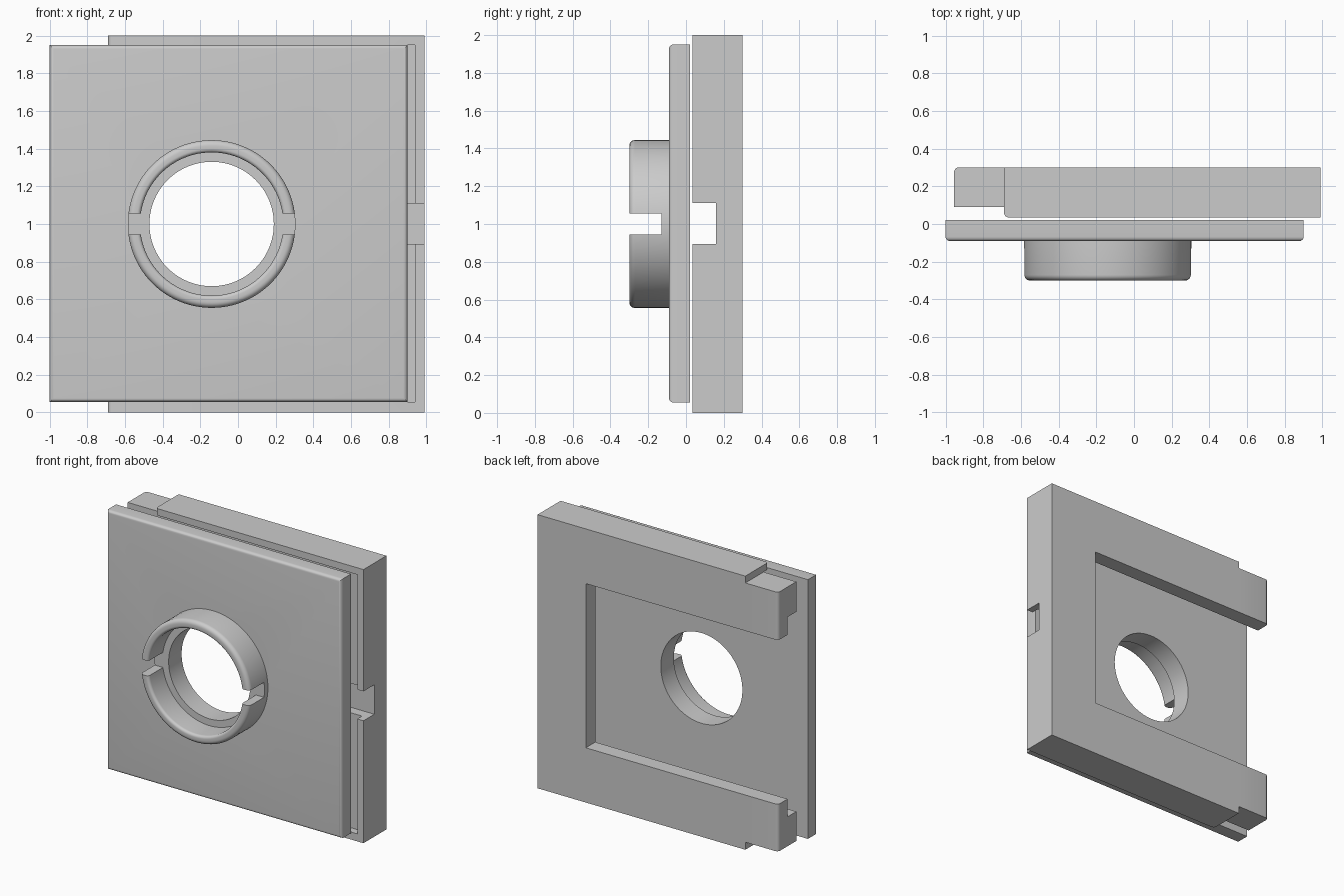
import bpy, bmesh, math

default = bpy.data.objects.get("Cube")
if default:
    bpy.data.objects.remove(default, do_unlink=True)

grey = bpy.data.materials.new("plain_grey")
grey.use_nodes = True
COLOUR = (0.6, 0.6, 0.6, 1)
grey.diffuse_color = COLOUR
grey.node_tree.nodes["Principled BSDF"].inputs["Base Color"].default_value = COLOUR

CX, CZ, SEG = -0.14, 1.0, 96      # collar axis and roundness


def finish(name, bm):
    bmesh.ops.recalc_face_normals(bm, faces=bm.faces)
    mesh = bpy.data.meshes.new(name)
    bm.to_mesh(mesh)
    bm.free()
    mesh.materials.append(grey)
    obj = bpy.data.objects.new(name, mesh)
    bpy.context.collection.objects.link(obj)
    return obj


def box(name, xs, ys, zs, radius=0, rounded=None):
    """Box between limits; edges passing the 'rounded' test get a fillet."""
    bm = bmesh.new()
    bmesh.ops.create_cube(bm, size=1)
    for v in bm.verts:
        v.co = [lim[0] if c < 0 else lim[1] for c, lim in zip(v.co, (xs, ys, zs))]
    if rounded:
        edges = [e for e in bm.edges if rounded((e.verts[0].co + e.verts[1].co) / 2)]
        bmesh.ops.bevel(bm, geom=edges, offset=radius, segments=5,
                        profile=0.5, affect='EDGES')
    return finish(name, bm)


def lathe(name, profile):
    """Closed (radius, y) profile turned round the collar axis."""
    bm = bmesh.new()
    rings = []
    for i in range(SEG):
        a = 2 * math.pi * i / SEG
        rings.append([bm.verts.new((CX + r * math.cos(a), y, CZ + r * math.sin(a)))
                      for r, y in profile])
    n = len(profile)
    for i in range(SEG):
        a, b = rings[i], rings[(i + 1) % SEG]
        for j in range(n):
            k = (j + 1) % n
            bm.faces.new((a[j], a[k], b[k], b[j]))
    return finish(name, bm)


def combine(obj, other, operation):
    mod = obj.modifiers.new("cut", 'BOOLEAN')
    mod.operation, mod.solver, mod.object = operation, 'EXACT', other
    bpy.context.view_layer.objects.active = obj
    bpy.ops.object.modifier_apply(modifier=mod.name)
    bpy.data.objects.remove(other, do_unlink=True)


def smooth(obj):
    bpy.ops.object.select_all(action='DESELECT')
    obj.select_set(True)
    bpy.context.view_layer.objects.active = obj
    bpy.ops.object.shade_smooth_by_angle(angle=math.radians(32))


def arc(r, y, radius, start, end, steps=6):
    angles = [math.radians(start + (end - start) * i / steps) for i in range(steps + 1)]
    return [(r + radius * math.cos(a), y + radius * math.sin(a)) for a in angles]


# Front plate with softened front rim and round hole
plate = box("front_plate", (-1, 0.9), (-0.09, 0.02), (0.055, 1.95), 0.022,
            lambda m: m.y < -0.08)
bpy.ops.mesh.primitive_cylinder_add(vertices=SEG, radius=0.33, depth=1,
                                    location=(CX, 0, CZ), rotation=(math.pi / 2, 0, 0))
combine(plate, bpy.context.object, 'DIFFERENCE')
smooth(plate)

# Collar with inner ledge and rounded lip, slotted on both sides
profile = [(0.33, -0.09), (0.33, -0.13), (0.38, -0.13)]
profile += arc(0.40, -0.28, 0.02, 180, 270)
profile += arc(0.415, -0.27, 0.03, 270, 360)
profile += [(0.445, -0.09)]
collar = lathe("collar", profile)
combine(collar, box("slot_cutter", (-1, 1), (-0.5, -0.13), (0.945, 1.055)), 'DIFFERENCE')
smooth(collar)

# Back frame: outer rim joined to a longer core that forms the two arms
frame = box("back_frame", (-0.69, 0.99), (0.035, 0.3), (0, 2), 0.025,
            lambda m: m.x < -0.68 and m.y < 0.04)
core = box("arm_core", (-0.955, 0.9), (0.09, 0.3), (0.055, 1.95), 0.025,
           lambda m: m.x < -0.95 and m.y > 0.29)
combine(frame, core, 'UNION')

# Front recess, rear opening, wider front rabbet and side notch
cuts = [
    ((-2, 0.94), (-1, 0.09), (0.055, 1.95)),
    ((-2, 0.6), (-1, 1), (0.4, 1.6)),
    ((-2, 0.73), (-1, 0.19), (0.27, 1.73)),
    ((0.5, 2), (-1, 0.16), (0.895, 1.11)),
]
for limits in cuts:
    combine(frame, box("frame_cutter", *limits), 'DIFFERENCE')
smooth(frame)
